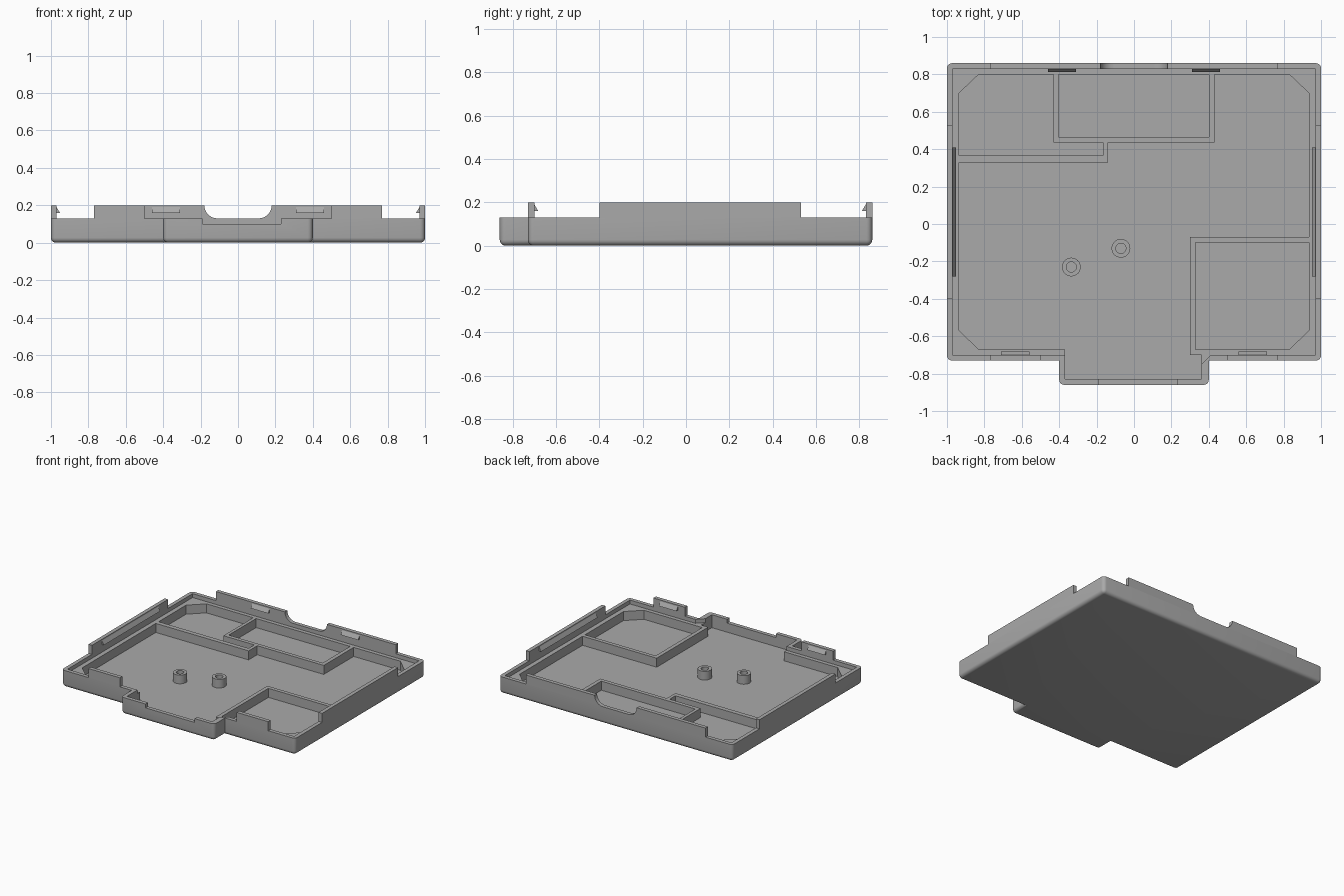
import bpy, bmesh, math
from mathutils import Vector

cube = bpy.data.objects.get("Cube")
if cube:
    bpy.data.objects.remove(cube, do_unlink=True)

FLOOR, LEDGE, RIM, TOP = 0.03, 0.10, 0.13, 0.20
WALL = 0.03

grey = bpy.data.materials.new("plain grey")
grey.use_nodes = True
COLOR = (0.4, 0.4, 0.4, 1)
grey.diffuse_color = COLOR
grey.node_tree.nodes["Principled BSDF"].inputs["Base Color"].default_value = COLOR


def make(name, bm):
    bmesh.ops.recalc_face_normals(bm, faces=bm.faces)
    mesh = bpy.data.meshes.new(name)
    bm.to_mesh(mesh)
    bm.free()
    mesh.materials.append(grey)
    ob = bpy.data.objects.new(name, mesh)
    bpy.context.collection.objects.link(ob)
    return ob


def extrude(points, vec):
    """Closed prism from a flat loop of 3D points."""
    bm = bmesh.new()
    face = bm.faces.new([bm.verts.new(p) for p in points])
    new = bmesh.ops.extrude_face_region(bm, geom=[face])["geom"]
    bmesh.ops.translate(bm, vec=vec, verts=[v for v in new if isinstance(v, bmesh.types.BMVert)])
    bmesh.ops.recalc_face_normals(bm, faces=bm.faces)
    return bm


def prism(pts, z0, z1):
    return extrude([(x, y, z0) for x, y in pts], (0, 0, z1 - z0))


def rect(x0, x1, y0, y1):
    return [(x0, y0), (x1, y0), (x1, y1), (x0, y1)]


def activate(ob):
    bpy.ops.object.select_all(action='DESELECT')
    ob.select_set(True)
    bpy.context.view_layer.objects.active = ob


def cut(ob, pts, z0, z1):
    tool = make("cutter", prism(pts, z0, z1))
    tool.hide_render = True
    mod = ob.modifiers.new("cut", 'BOOLEAN')
    mod.operation, mod.solver, mod.object = 'DIFFERENCE', 'EXACT', tool
    activate(ob)
    bpy.ops.object.modifier_apply(modifier=mod.name)
    bpy.data.objects.remove(tool, do_unlink=True)


# Tray body with rounded bottom and outer corners
outline = [(-1, 0.86), (-1, -0.73), (-0.4, -0.73), (-0.4, -0.86),
           (0.4, -0.86), (0.4, -0.73), (1, -0.73), (1, 0.86)]
bm = prism(outline, 0, RIM)


def rounded(e):
    a, b = e.verts
    if abs(a.co.z - b.co.z) < 0.01:
        return a.co.z < 0.01
    return not (abs(a.co.x) < 0.5 and a.co.y > -0.8)


bmesh.ops.bevel(bm, geom=[e for e in bm.edges if rounded(e)], offset=0.027,
                segments=5, profile=0.5, affect='EDGES')
tray = make("tray_body", bm)

# Recess inside the lip
lip = [(-0.97, 0.83), (-0.97, -0.7), (-0.37, -0.7), (-0.37, -0.83), (0.36, -0.83),
       (0.36, -0.75), (0.41, -0.7), (0.97, -0.7), (0.97, 0.83)]
cut(tray, lip, LEDGE, 0.3)

# Compartments, leaving the divider ribs between them
main_bay = [(-0.935, 0.33), (-0.14, 0.33), (-0.14, 0.435), (0.43, 0.435), (0.43, 0.8),
            (0.83, 0.8), (0.935, 0.7), (0.935, -0.07), (0.3, -0.07), (0.3, -0.7),
            (0.36, -0.7), (0.36, -0.83), (-0.37, -0.83), (-0.37, -0.67),
            (-0.83, -0.67), (-0.935, -0.57)]
left_bay = [(-0.935, 0.365), (-0.165, 0.365), (-0.165, 0.435), (-0.43, 0.435),
            (-0.43, 0.8), (-0.83, 0.8), (-0.935, 0.7)]
back_bay = rect(-0.405, 0.4, 0.465, 0.8)
corner_bay = [(0.33, -0.1), (0.33, -0.67), (0.83, -0.67), (0.935, -0.57), (0.935, -0.1)]
for bay in (main_bay, left_bay, back_bay, corner_bay):
    cut(tray, bay, FLOOR, 0.3)

# Shallow notch in the front lip
cut(tray, rect(-0.19, 0.23, -0.9, -0.8), LEDGE, 0.3)
activate(tray)
bpy.ops.object.shade_smooth_by_angle(angle=math.radians(30))


def hook(name, center, along, inward, length):
    """Wedge catch: sloped top, flat underside."""
    c, a, n = Vector(center), Vector(along), Vector(inward)
    start = c - a * length / 2
    z = Vector((0, 0, 1))
    pts = [start + z * 0.16, start + z * 0.16 + n * 0.018, start + z * 0.19]
    make(name, extrude(pts, a * length))


# Raised tabs and their catches, mirrored left and right
for side, s in (("left", 1), ("right", -1)):
    make(side + "_side_tab", prism(rect(s * (1 - WALL), s, -0.4, 0.53), RIM, TOP))
    make(side + "_front_tab", prism(rect(s * 0.5, s * 0.77, -0.73, -0.7), RIM, TOP))

    # Back tab with half of the rounded cable opening
    r = TOP - RIM
    arc = [(0.11 + r * math.sin(t), TOP - r * math.cos(t))
           for t in (math.pi / 2 * (1 - i / 8) for i in range(9))]
    profile = [(0.77, RIM), (0.77, TOP)] + arc
    tab = make(side + "_back_tab",
               extrude([(s * x, 0.83, z) for x, z in profile], (0, WALL, 0)))
    activate(tab)
    bpy.ops.object.shade_smooth_by_angle(angle=math.radians(30))

    hook(side + "_side_catch", (s * 0.97, 0.065, 0), (0, 1, 0), (-s, 0, 0), 0.69)
    hook(side + "_front_catch", (s * 0.635, -0.7, 0), (1, 0, 0), (0, 1, 0), 0.15)
    hook(side + "_back_catch", (s * 0.385, 0.83, 0), (1, 0, 0), (0, -1, 0), 0.15)

# Hollow mounting posts
for name, x, y in (("center_post", -0.07, -0.13), ("side_post", -0.335, -0.23)):
    bm = bmesh.new()
    ring = [bm.verts.new((r, 0, z)) for r, z in rect(0.027, 0.05, FLOOR - 0.005, 0.097)]
    edges = [bm.edges.new((ring[i], ring[(i + 1) % 4])) for i in range(4)]
    bmesh.ops.spin(bm, geom=ring + edges, axis=(0, 0, 1), cent=(0, 0, 0),
                   angle=2 * math.pi, steps=32, use_merge=True)
    bmesh.ops.remove_doubles(bm, verts=bm.verts, dist=0.0005)
    post = make(name, bm)
    post.location = (x, y, 0)
    activate(post)
    bpy.ops.object.shade_smooth_by_angle(angle=math.radians(30))
